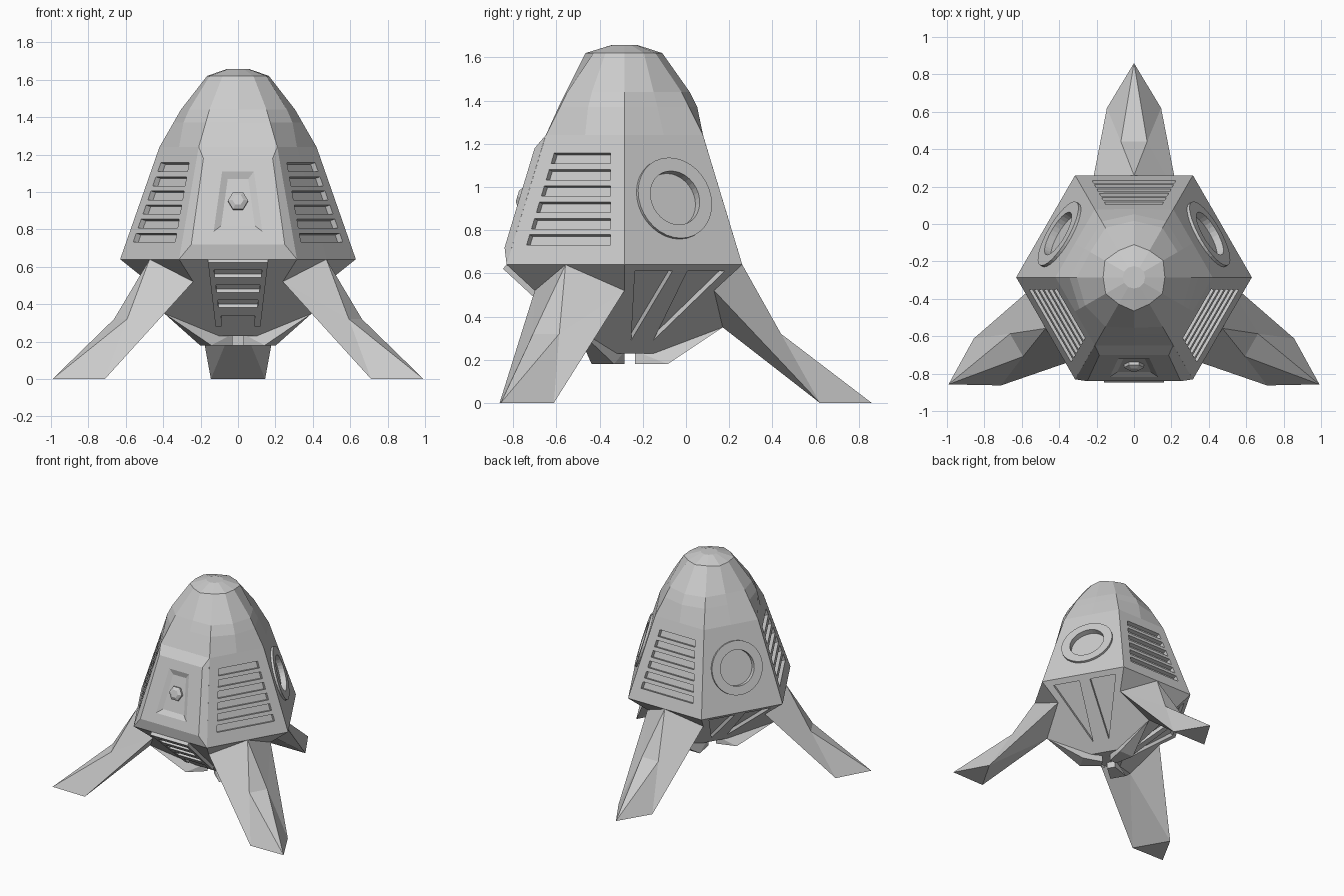
import bpy, bmesh
from math import sin, cos, radians, sqrt, pi
from mathutils import Vector

if "Cube" in bpy.data.objects:
    bpy.data.objects.remove(bpy.data.objects["Cube"])

CENTRE = Vector((0, -0.285, 0))
LEGS = (90, 210, 330)          # vented sides with a leg below
UP, LOW = -0.302, 1.083        # slopes of upper and lower hull panels


def polar(a, r, t, z):
    """Point at radius r along angle a, shifted sideways by t."""
    c, s = cos(radians(a)), sin(radians(a))
    return CENTRE + Vector((c * r - s * t, s * r + c * t, z))


def on_panel(a, slope, t, z, w):
    """Point on a sloping hull panel, lifted by w along its normal."""
    k = sqrt(1 + slope * slope)
    r = 0.5456 + slope * (z - 0.64)
    return polar(a, r + w / k, t, z - w * slope / k)


def finish(bm, name):
    bmesh.ops.remove_doubles(bm, verts=bm.verts, dist=0.0001)
    bmesh.ops.recalc_face_normals(bm, faces=bm.faces)
    me = bpy.data.meshes.new(name)
    bm.to_mesh(me)
    bm.free()
    ob = bpy.data.objects.new(name, me)
    bpy.context.collection.objects.link(ob)
    return ob


def loft(bm, loops, ring=False):
    """Skin matching loops; cap the ends, or join last to first."""
    rows = [[bm.verts.new(p) for p in lp] for lp in loops]
    n = len(rows[0])
    pairs = list(zip(rows, rows[1:])) + ([(rows[-1], rows[0])] if ring else [])
    for a, b in pairs:
        for i in range(n):
            j = (i + 1) % n
            bm.faces.new((a[i], a[j], b[j], b[i]))
    if not ring:
        bm.faces.new(rows[0])
        bm.faces.new(rows[-1])


def panel_prism(bm, a, slope, outline, w0, w1):
    loft(bm, [[on_panel(a, slope, t, z, w) for t, z in outline] for w in (w0, w1)])


def trapezoid(zb, hb, zt, ht):
    return [(-hb, zb), (hb, zb), (ht, zt), (-ht, zt)]


def circle(r, n, z=0.945):
    k = sqrt(1 + UP * UP)
    return [(r * cos(2 * pi * i / n), z + r * sin(2 * pi * i / n) / k) for i in range(n)]


def cut(ob, cutter):
    m = ob.modifiers.new("cut", 'BOOLEAN')
    m.object, m.operation, m.solver = cutter, 'DIFFERENCE', 'EXACT'
    bpy.context.view_layer.objects.active = ob
    bpy.ops.object.modifier_apply(modifier=m.name)
    bpy.data.objects.remove(cutter)


# Upper hull: hexagonal sides and faceted dome (z, corner, leg side, other side)
rings = [(0.64, 0.63, 0.5456, 0.5456), (1.24, 0.42, 0.364, 0.364),
         (1.37, 0.345, 0.337, 0.305), (1.44, 0.305, 0.302, 0.27),
         (1.62, 0.165, 0.175, 0.18), (1.657, 0.06, 0.06, 0.06)]
bm = bmesh.new()
loft(bm, [[polar(k * 30, (c, o, c, v)[k % 4], 0, z) for k in range(12)]
          for z, c, v, o in rings])
hull = finish(bm, "upper_hull")

# Vent slots and porthole recesses
bm = bmesh.new()
for a in LEGS:
    for i in range(6):
        z = 0.755 + i * 0.0755
        h = 0.22 - i * 0.013
        panel_prism(bm, a, UP, trapezoid(z - 0.024, h + 0.004, z + 0.024, h - 0.004), -0.03, 0.05)
for a in (30, 150):
    panel_prism(bm, a, UP, circle(0.13, 32), -0.025, 0.05)
cut(hull, finish(bm, "hull_cutter"))

# Porthole rims
for a, side in ((30, "right"), (150, "left")):
    bm = bmesh.new()
    loft(bm, [[on_panel(a, UP, t, z, w) for t, z in circle(r, 32)]
              for r, w in ((0.195, -0.01), (0.195, 0.016), (0.13, 0.016), (0.13, -0.01))], ring=True)
    finish(bm, "porthole_rim_" + side)

# Front hatch: raised plate with a sloped recess
bm = bmesh.new()
hatch = [(0.64, 0.315, 1.24, 0.21, 0.0), (0.71, 0.25, 1.17, 0.185, 0.032),
         (0.78, 0.13, 1.10, 0.085, 0.032), (0.815, 0.09, 1.065, 0.055, 0.014)]
loft(bm, [[on_panel(270, UP, t, z, w) for t, z in trapezoid(zb, hb, zt, ht)]
          for zb, hb, zt, ht, w in hatch])
finish(bm, "front_hatch")

# Hexagonal hatch bolt
bm = bmesh.new()
loft(bm, [[on_panel(270, UP, t, z, w) for t, z in circle(r, 6)]
          for r, w in ((0.054, 0.01), (0.054, 0.03), (0.03, 0.044))])
finish(bm, "hatch_bolt")

# Lower hull: three sloping panels meeting at a small triangular base
bm = bmesh.new()


def face(*pts):
    bm.faces.new([bm.verts.new(p) for p in pts])


top, base = [], []
for a in LEGS:
    mid, keel = polar(a, 0.5456, 0, 0.64), polar(a, 0.455, 0, 0.35)
    for s in (-1, 1):
        corner, inner = polar(a, 0.5456, 0.315 * s, 0.64), polar(a, 0.415, 0.24 * s, 0.52)
        face(corner, mid, inner)
        face(inner, mid, keel)
    b = a + 120
    face(polar(a, 0.5456, 0.315, 0.64), polar(b, 0.5456, -0.315, 0.64),
         polar(b, 0.415, -0.24, 0.52), polar(b, 0.455, 0, 0.35), polar(b, 0.2, 0, 0.229),
         polar(a, 0.2, 0, 0.229), keel, polar(a, 0.415, 0.24, 0.52))
    top += [polar(a, 0.5456, t, 0.64) for t in (-0.315, 0, 0.315)]
    base.append(polar(a, 0.2, 0, 0.229))
face(*top)
face(*base)
lower = finish(bm, "lower_hull")

# Triangular recesses in the two rear lower panels
bm = bmesh.new()
for a in (30, 150):
    for s in (-1, 1):
        panel_prism(bm, a, LOW, [(0.04 * s, 0.61), (0.24 * s, 0.61), (0.06 * s, 0.29)], -0.025, 0.05)
cut(lower, finish(bm, "lower_cutter"))

# Front lower grille: notched plate with slots
bm = bmesh.new()
panel_prism(bm, 270, LOW, [(-0.16, 0.64), (0.16, 0.64), (0.12, 0.3), (0.088, 0.3), (0.09, 0.355),
                           (-0.09, 0.355), (-0.088, 0.3), (-0.12, 0.3)], -0.01, 0.025)
grille = finish(bm, "front_grille")
bm = bmesh.new()
for z, h in ((0.58, 0.128), (0.5, 0.118), (0.42, 0.108)):
    panel_prism(bm, 270, LOW, trapezoid(z - 0.02, h - 0.003, z + 0.02, h), -0.05, 0.06)
cut(grille, finish(bm, "grille_cutter"))

for n, a in enumerate(LEGS):
    # Keel fin under the hull
    bm = bmesh.new()
    for p in [(0.455, 0, 0.35), (0.2, 0.06, 0.18), (0.2, -0.06, 0.18), (0.05, 0.03, 0.18),
              (0.05, -0.03, 0.18), (0.05, 0.03, 0.24), (0.05, -0.03, 0.24), (0.2, 0, 0.24)]:
        bm.verts.new(polar(a, *p))
    bmesh.ops.convex_hull(bm, input=bm.verts)
    finish(bm, "keel_%d" % n)

    # Faceted leg, mirrored about its own centre plane
    bm = bmesh.new()
    mid, tip, keel = polar(a, 0.5456, 0, 0.64), polar(a, 1.145, 0, 0), polar(a, 0.455, 0, 0.35)
    sides = [(polar(a, 0.725, 0.07 * s, 0.32), polar(a, 0.905, 0.145 * s, 0),
              polar(a, 0.415, 0.24 * s, 0.52)) for s in (-1, 1)]
    for knee, foot, hip in sides:
        face(hip, mid, knee)
        face(hip, knee, foot)
        face(knee, tip, foot)
        face(hip, foot, keel)
        face(hip, keel, mid)
    (k0, f0, _), (k1, f1, _) = sides
    face(mid, k0, k1)
    face(k0, tip, k1)
    face(f0, tip, f1)
    face(keel, f0, f1)
    finish(bm, ("back_leg", "front_left_leg", "front_right_leg")[n])
